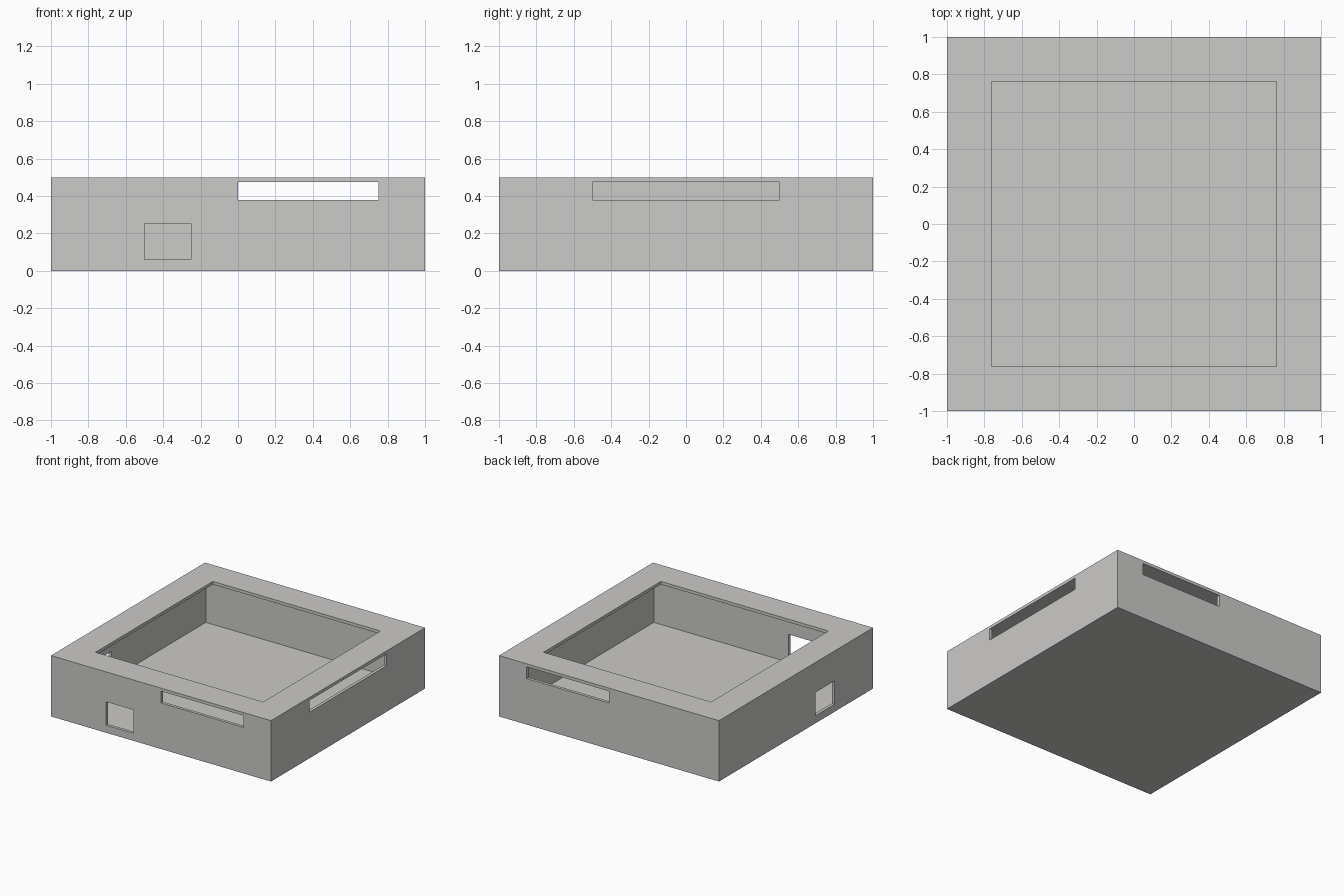
import bpy

if "Cube" in bpy.data.objects:
    bpy.data.objects.remove(bpy.data.objects["Cube"])

T = 0.025           # wall, floor and rim thickness
H = 0.5             # height of the tray

grey = bpy.data.materials.new("light grey")
grey.diffuse_color = (0.6, 0.595, 0.58, 1)
grey.use_nodes = True
grey.node_tree.nodes["Principled BSDF"].inputs["Base Color"].default_value = grey.diffuse_color


def box(name, x, y, z):
    """Axis-aligned box from (min, max) pairs."""
    bpy.ops.mesh.primitive_cube_add(size=1)
    ob = bpy.context.object
    ob.name = name
    ob.location = [(a + b) / 2 for a, b in (x, y, z)]
    ob.scale = [b - a for a, b in (x, y, z)]
    bpy.ops.object.transform_apply(location=True, rotation=True, scale=True)
    ob.data.materials.append(grey)
    return ob


def cut(target, cutter):
    """Subtract the cutter and throw it away."""
    mod = target.modifiers.new("cut", 'BOOLEAN')
    mod.operation = 'DIFFERENCE'
    mod.solver = 'EXACT'
    mod.object = cutter
    bpy.context.view_layer.objects.active = target
    bpy.ops.object.modifier_apply(modifier=mod.name)
    bpy.data.objects.remove(cutter)


# Outer shell
shell = box("hollow_tray", (-1, 1), (-1, 1), (0, H))

# Cavity, square rim opening, slots and small windows
slot, window = (0.378, H - T), (0.062, 0.254)
front, back = (-1.1, -0.9), (0.9, 1.1)
inner = (-1 + T, 1 - T)
cuts = [
    ("cavity", inner, inner, (T, H - T)),
    ("rim_opening", (-0.762, 0.762), (-0.762, 0.762), (H - 0.1, H + 0.1)),
    ("front_slot", (0, 0.75), front, slot),
    ("back_slot", (0, 0.75), back, slot),
    ("right_slot", back, (-0.5, 0.5), slot),
    ("front_window", (-0.5, -0.25), front, window),
    ("left_window", front, (-0.5, -0.25), window),
]
for c in cuts:
    cut(shell, box(*c))
